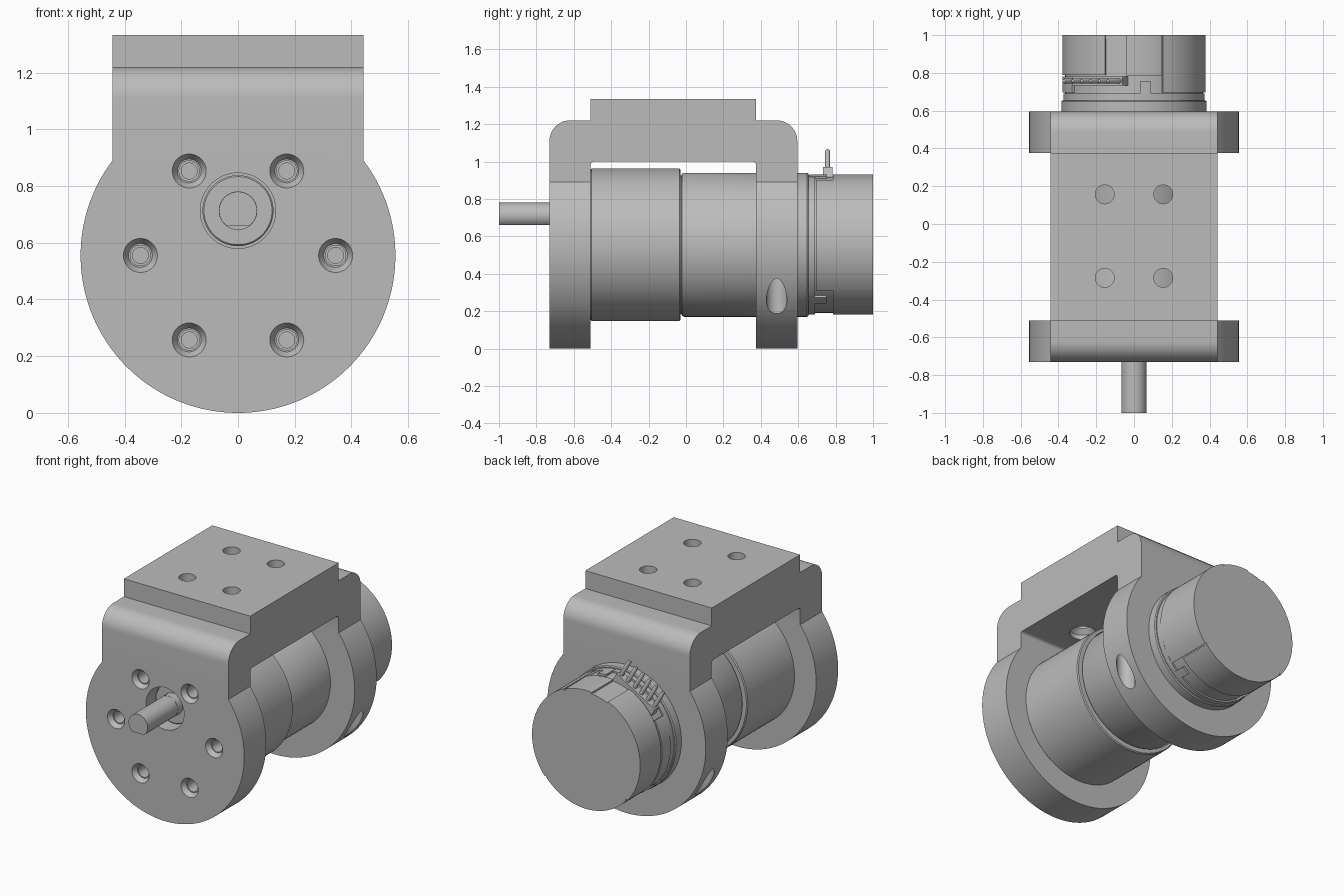
import bpy, bmesh
from math import sin, cos, radians, pi, sqrt, asin
from mathutils import Matrix, Vector

old = bpy.data.objects.get("Cube")
if old:
    bpy.data.objects.remove(old, do_unlink=True)

grey = bpy.data.materials.new("machined grey")
grey.use_nodes = True
grey.diffuse_color = (0.5, 0.5, 0.5, 1)
grey.node_tree.nodes["Principled BSDF"].inputs["Base Color"].default_value = (0.5, 0.5, 0.5, 1)

AXIS_Z = 0.555      # height of the motor axis
R = 0.555           # bracket disc radius
HALF = 0.443        # bracket half width
FRONT, FRONT_IN, REAR_IN, REAR = -0.73, -0.51, 0.375, 0.595
SHAFT_Z = 0.713


def finish(name, bm):
    bmesh.ops.recalc_face_normals(bm, faces=bm.faces[:])
    mesh = bpy.data.meshes.new(name)
    bm.to_mesh(mesh)
    bm.free()
    mesh.materials.append(grey)
    ob = bpy.data.objects.new(name, mesh)
    bpy.context.scene.collection.objects.link(ob)
    return ob


def select(ob):
    bpy.ops.object.select_all(action='DESELECT')
    ob.select_set(True)
    bpy.context.view_layer.objects.active = ob


def smooth(ob):
    select(ob)
    bpy.ops.object.shade_smooth_by_angle(angle=radians(30))
    return ob


def arc(cx, cy, r, a0, a1, n=12):
    steps = [radians(a0 + (a1 - a0) * i / n) for i in range(n + 1)]
    return [(cx + r * cos(a), cy + r * sin(a)) for a in steps]


def prism(name, pts, axis, lo, hi):
    """Extrude an outline, (y, z) along x or (x, z) along y."""
    place = (lambda p, d: (d, p[0], p[1])) if axis == 'X' else (lambda p, d: (p[0], d, p[1]))
    bm = bmesh.new()
    a = [bm.verts.new(place(p, lo)) for p in pts]
    b = [bm.verts.new(place(p, hi)) for p in pts]
    bm.faces.new(a)
    bm.faces.new(b)
    for i in range(len(pts)):
        j = (i + 1) % len(pts)
        bm.faces.new((a[i], a[j], b[j], b[i]))
    return finish(name, bm)


def lathe(name, profile, x=0, z=AXIS_Z, y=0, vertical=False, n=96):
    """Turn (radius, distance) pairs around the y axis, or z if vertical."""
    bm = bmesh.new()
    rings = []
    for r, d in profile:
        ring = []
        for px, py in arc(0, 0, r, 0, 360, n)[:-1]:
            ring.append(bm.verts.new((x + px, y + py, d) if vertical else (x + px, d, z + py)))
        rings.append(ring)
    for a, b in zip(rings, rings[1:]):
        for i in range(n):
            j = (i + 1) % n
            bm.faces.new((a[i], a[j], b[j], b[i]))
    bm.faces.new(rings[0])
    bm.faces.new(rings[-1])
    return finish(name, bm)


def boolean(ob, tool, mode):
    mod = ob.modifiers.new("cut", 'BOOLEAN')
    mod.operation, mod.solver, mod.object = mode, 'EXACT', tool
    select(ob)
    bpy.ops.object.modifier_apply(modifier=mod.name)
    bpy.data.objects.remove(tool, do_unlink=True)


# Bracket: side profile intersected with front outline
fil, small, shoulder, top, slot = 0.11, 0.02, 1.22, 1.333, 1.0
side = [(FRONT, -0.1)]
side += arc(FRONT + fil, shoulder - fil, fil, 180, 90)
side += [(FRONT_IN, shoulder), (FRONT_IN, top), (REAR_IN, top), (REAR_IN, shoulder)]
side += arc(REAR - fil, shoulder - fil, fil, 90, 0)
side += [(REAR, -0.1), (REAR_IN, -0.1)]
side += arc(REAR_IN - small, slot - small, small, 0, 90, 5)
side += arc(FRONT_IN + small, slot - small, small, 90, 180, 5)
side += [(FRONT_IN, -0.1)]
bracket = prism("bracket", side, 'X', -0.7, 0.7)

join = 90 - asin(HALF / R) * 180 / pi
outline = arc(0, AXIS_Z, R, join, -180 - join, 120) + [(-HALF, 1.5), (HALF, 1.5)]
boolean(bracket, prism("outline_cutter", outline, 'Y', -1, 1), 'INTERSECT')

# Gearbox
gearbox = lathe("gearbox", [(0.402, FRONT_IN), (0.408, FRONT_IN + 0.006),
                            (0.408, -0.036), (0.402, -0.03)])

# Ring of countersunk screw holes in the front wall
for k in range(6):
    a = radians(60 * k)
    x, z = 0.344 * cos(a), AXIS_Z + 0.344 * sin(a)
    boolean(bracket, lathe("screw_cutter", [(0.07, FRONT - 0.01), (0.06, FRONT), (0.042, FRONT + 0.03),
                                            (0.036, FRONT + 0.03), (0.036, FRONT_IN + 0.02)], x, z, n=32),
            'DIFFERENCE')
    boolean(gearbox, lathe("thread_cutter", [(0.028, FRONT_IN - 0.05), (0.028, FRONT_IN + 0.08)], x, z, n=32),
            'DIFFERENCE')

# Clearance hole for the output boss
boolean(bracket, lathe("boss_cutter", [(0.133, FRONT - 0.05), (0.133, FRONT_IN + 0.02)], 0, SHAFT_Z, n=64),
        'DIFFERENCE')

# Mounting holes through the top, countersunk from below
for x in (-0.155, 0.155):
    for y in (-0.285, 0.157):
        boolean(bracket, lathe("mount_cutter", [(0.05, top + 0.1), (0.05, slot + 0.06), (0.078, slot + 0.03),
                                                (0.078, slot - 0.05)], x, y=y, vertical=True, n=40), 'DIFFERENCE')

# Vertical blind holes in the rear wall
for x in (-0.47, 0.47):
    boolean(bracket, lathe("clamp_cutter", [(0.055, 0.05), (0.055, 0.45)], x, y=0.485, vertical=True, n=40),
            'DIFFERENCE')
smooth(bracket)
smooth(gearbox)

# Output boss and D-shaped shaft
smooth(lathe("output_boss", [(0.125, -0.5), (0.125, -0.645), (0.12, -0.65)], 0, SHAFT_Z, n=64))
smooth(lathe("shaft_base", [(0.068, -0.6), (0.068, -0.7)], 0, SHAFT_Z, n=48))
smooth(prism("output_shaft", arc(0, SHAFT_Z, 0.067, -53, 233, 48), 'Y', -1, -0.69))

# Motor can, rounded at the front edge, with a rear collar
smooth(lathe("motor_spacer", [(0.37, -0.04), (0.37, -0.01)]))
smooth(lathe("motor_can", [(0.37, -0.025), (0.38, -0.021), (0.385, -0.01), (0.385, 0.648), (0.38, 0.655)]))

# Encoder: base ring, core and raised cover panels
smooth(lathe("encoder_base", [(0.374, 0.64), (0.374, 0.69)]))
smooth(lathe("encoder_core", [(0.364, 0.68), (0.364, 0.99)]))
smooth(lathe("encoder_end_cap", [(0.368, 0.98), (0.368, 1.0)]))


def panel(name, a0, a1, y0, y1, r=0.379):
    pts = arc(0, AXIS_Z, r, a0, a1, 32) + arc(0, AXIS_Z, 0.35, a1, a0, 32)
    return smooth(prism(name, pts, 'Y', y0, y1))


panel("cover_panel_left", -40, 66, 0.695, 1.0)
panel("cover_panel_right", 114, 220, 0.79, 1.0)
panel("cover_panel_top", 67, 96, 0.785, 1.0, 0.376)
panel("cover_panel_bottom", 221, 319, 0.785, 1.0, 0.374)
panel("cover_rim_right", 150, 220, 0.695, 0.78)
panel("cover_tab_top", 76, 85, 0.66, 0.755, 0.376)
for i, a in enumerate((-52, 232)):
    panel("cover_tab_%d" % i, a - 4, a + 4, 0.66, 0.75, 0.378)

# Angled connector: housing with a row of round-ended pins
tilt = Matrix.Translation((0, 0.757, AXIS_Z)) @ Matrix.Rotation(radians(-30), 4, 'Y')
bm = bmesh.new()
bmesh.ops.create_cube(bm, size=1, matrix=tilt @ Matrix.Translation((0, 0, 0.36))
                      @ Matrix.Diagonal((0.31, 0.05, 0.06, 1)))
finish("connector_housing", bm)
for i in range(6):
    pin = lathe("connector_pin_%d" % (i + 1), [(0.013, 0.33), (0.013, 0.5), (0.009, 0.508), (0.003, 0.511)],
                -0.135 + 0.054 * i, vertical=True, n=12)
    pin.data.transform(tilt)
    smooth(pin)
